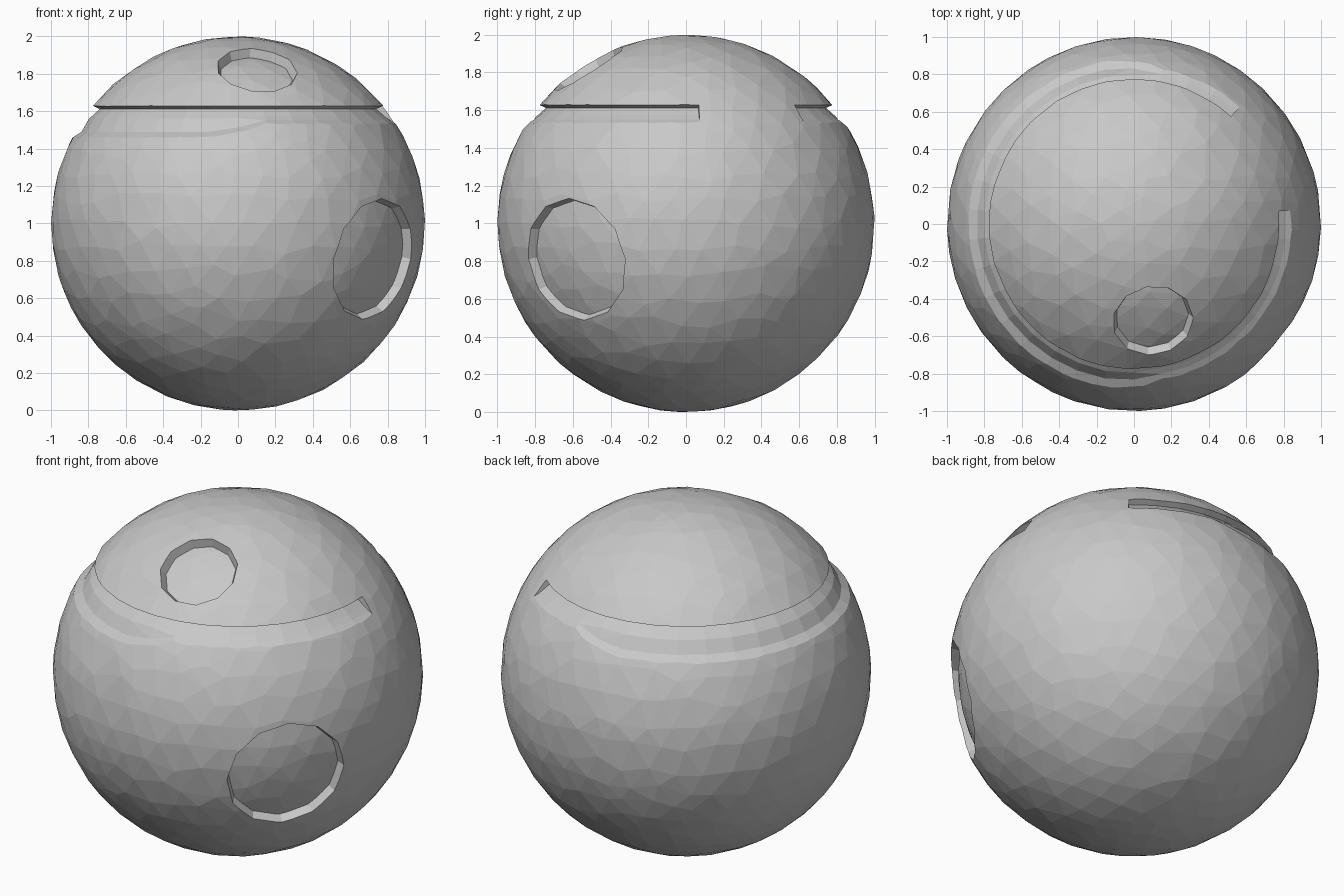
import bpy, bmesh, math, random
from mathutils import Vector, Matrix

cube = bpy.data.objects.get("Cube")
if cube:
    bpy.data.objects.remove(cube, do_unlink=True)

CENTRE = Vector((0, 0, 1))

stone = bpy.data.materials.new("stone_grey")
stone.use_nodes = True
GREY = (0.58, 0.58, 0.58, 1)
stone.diffuse_color = GREY
stone.node_tree.nodes["Principled BSDF"].inputs["Base Color"].default_value = GREY


def finish(bm, name):
    """Turn a bmesh into a flat-shaded object centred on the ball."""
    bmesh.ops.recalc_face_normals(bm, faces=bm.faces)
    mesh = bpy.data.meshes.new(name)
    bm.to_mesh(mesh)
    bm.free()
    mesh.materials.append(stone)
    obj = bpy.data.objects.new(name, mesh)
    bpy.context.collection.objects.link(obj)
    obj.location = CENTRE
    return obj


def rough_ball(name, radius):
    """Faceted ball whose points slide a little over the surface."""
    rng = random.Random(4)
    bm = bmesh.new()
    bmesh.ops.create_icosphere(bm, subdivisions=4, radius=1)
    for v in bm.verts:
        shift = Vector([rng.uniform(-1, 1) for _ in range(3)]) * 0.035
        v.co = (v.co + shift).normalized() * radius
    return finish(bm, name)


def carve(target, cutter):
    """Subtract the cutter for good and remove it."""
    cutter.hide_render = True
    bpy.context.view_layer.update()
    mod = target.modifiers.new("carve", "BOOLEAN")
    mod.operation = "DIFFERENCE"
    mod.solver = "EXACT"
    mod.object = cutter
    bpy.context.view_layer.objects.active = target
    bpy.ops.object.modifier_apply(modifier=mod.name)
    bpy.data.objects.remove(cutter, do_unlink=True)


def crater_cutter(direction, distance, radius, sides):
    """Tapered plug with its inner end hollowed to a domed floor."""
    axis = Vector(direction).normalized()
    turn = axis.to_track_quat("Z", "Y").to_matrix().to_4x4()
    bm = bmesh.new()
    bmesh.ops.create_cone(bm, cap_ends=True, segments=sides, depth=0.3,
                          radius1=radius - 0.07, radius2=radius + 0.07,
                          matrix=Matrix.Translation(axis * distance) @ turn)
    plug = finish(bm, "crater_cutter")
    carve(plug, rough_ball("crater_floor", 0.95))
    return plug


def groove_cutter():
    """Profile (radius, height) swept most of the way round, wider on one half."""
    narrow = [(0.90, 0.685), (0.742, 0.612), (0.785, 0.575), (0.815, 0.552), (0.95, 0.47)]
    wide = [(0.90, 0.685), (0.742, 0.612), (0.80, 0.56), (0.84, 0.49), (0.95, 0.42)]
    start, end, steps = 48, 365, 30
    bm = bmesh.new()
    rings = []
    for i in range(steps + 1):
        deg = start + (end - start) * i / steps
        w = max(0, min(1, (95 - abs(deg - 180)) / 8))
        a = math.radians(deg)
        ring = []
        for (r0, z0), (r1, z1) in zip(narrow, wide):
            r, z = r0 + (r1 - r0) * w, z0 + (z1 - z0) * w
            ring.append(bm.verts.new((r * math.cos(a), r * math.sin(a), z)))
        rings.append(ring)
    n = len(narrow)
    for a, b in zip(rings, rings[1:]):
        for k in range(n):
            j = (k + 1) % n
            bm.faces.new((a[k], a[j], b[j], b[k]))
    bm.faces.new(rings[0])
    bm.faces.new(rings[-1])
    bmesh.ops.triangulate(bm, faces=bm.faces)
    return finish(bm, "groove_cutter")


# Ball with a curved groove and two shallow craters
ball = rough_ball("rough_stone_ball", 1)
carve(ball, groove_cutter())
carve(ball, crater_cutter((0.72, -0.58, -0.19), 0.943, 0.33, 12))
carve(ball, crater_cutter((0.10, -0.51, 0.81), 0.97, 0.215, 11))

for poly in ball.data.polygons:
    poly.use_smooth = False
    poly.material_index = 0
